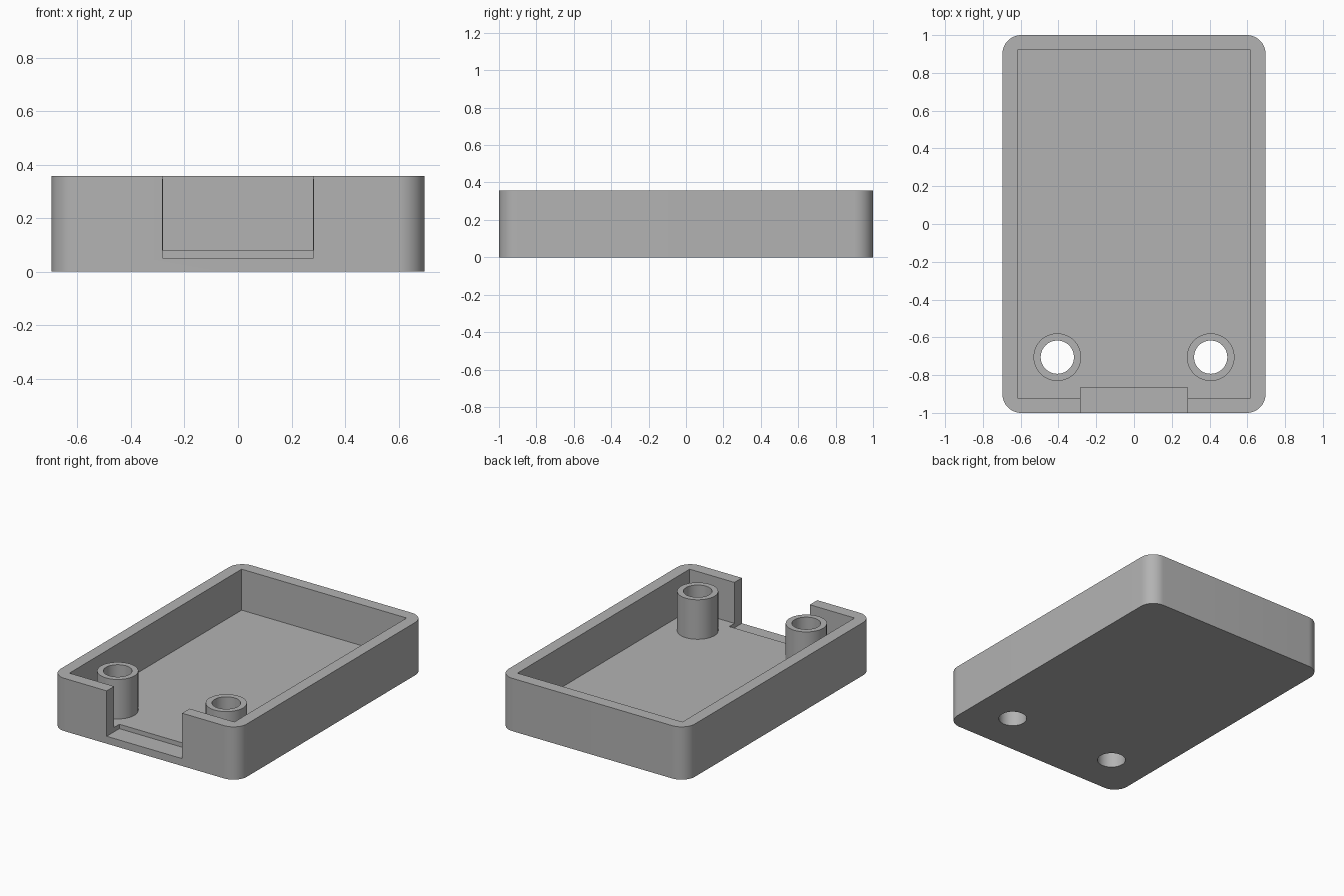
import bpy, bmesh, math

if "Cube" in bpy.data.objects:
    bpy.data.objects.remove(bpy.data.objects["Cube"], do_unlink=True)

HALF_X, HALF_Y, HEIGHT = 0.697, 1.0, 0.357
WALL, FLOOR, CORNER = 0.08, 0.08, 0.1
NOTCH_X, NOTCH_Y, NOTCH_Z = 0.282, -0.865, 0.05
POST_X, POST_Y, POST_TOP = 0.406, -0.705, 0.347
POST_R, HOLE_R, SIDES = 0.126, 0.088, 64

grey = bpy.data.materials.new("mid grey")
grey.use_nodes = True
colour = (0.45, 0.45, 0.45, 1)
grey.diffuse_color = colour
grey.node_tree.nodes["Principled BSDF"].inputs["Base Color"].default_value = colour


def finish(name, bm):
    bmesh.ops.recalc_face_normals(bm, faces=bm.faces[:])
    mesh = bpy.data.meshes.new(name)
    bm.to_mesh(mesh)
    bm.free()
    mesh.materials.append(grey)
    obj = bpy.data.objects.new(name, mesh)
    bpy.context.collection.objects.link(obj)
    return obj


def prism(name, outline, z0, z1):
    bm = bmesh.new()
    base = bm.faces.new([bm.verts.new((x, y, z0)) for x, y in outline])
    top = bmesh.ops.extrude_face_region(bm, geom=[base])["geom"]
    bmesh.ops.translate(bm, vec=(0, 0, z1 - z0),
                        verts=[v for v in top if isinstance(v, bmesh.types.BMVert)])
    return finish(name, bm)


def rectangle(x0, x1, y0, y1):
    return [(x0, y0), (x1, y0), (x1, y1), (x0, y1)]


def rounded_rectangle(hx, hy, r, steps=12):
    points = []
    for quarter, (sx, sy) in enumerate([(1, 1), (-1, 1), (-1, -1), (1, -1)]):
        for i in range(steps + 1):
            a = math.pi / 2 * (quarter + i / steps)
            points.append((sx * (hx - r) + r * math.cos(a), sy * (hy - r) + r * math.sin(a)))
    return points


def circle(cx, cy, r):
    angles = [2 * math.pi * i / SIDES for i in range(SIDES)]
    return [(cx + r * math.cos(a), cy + r * math.sin(a)) for a in angles]


def smooth(obj):
    bpy.ops.object.select_all(action='DESELECT')
    obj.select_set(True)
    bpy.context.view_layer.objects.active = obj
    bpy.ops.object.shade_smooth_by_angle(angle=math.radians(30))


def cut(obj, cutter):
    mod = obj.modifiers.new("cut", 'BOOLEAN')
    mod.operation = 'DIFFERENCE'
    mod.solver = 'EXACT'
    mod.object = cutter
    cutter.hide_render = True
    bpy.context.view_layer.objects.active = obj
    bpy.ops.object.modifier_apply(modifier=mod.name)
    bpy.data.objects.remove(cutter, do_unlink=True)


# Open tray with a square-cornered cavity, front notch and two floor holes
tray = prism("tray", rounded_rectangle(HALF_X, HALF_Y, CORNER), 0, HEIGHT)
inner_x, inner_y = HALF_X - WALL, HALF_Y - WALL
cut(tray, prism("cavity_cutter", rectangle(-inner_x, inner_x, -inner_y, inner_y), FLOOR, 1))
cut(tray, prism("notch_cutter", rectangle(-NOTCH_X, NOTCH_X, -2, NOTCH_Y), NOTCH_Z, 1))
for side in (-1, 1):
    cut(tray, prism("hole_cutter", circle(side * POST_X, POST_Y, HOLE_R), -1, 1))
smooth(tray)

# Hollow posts standing over the holes
for name, side in (("right_post", -1), ("left_post", 1)):
    bm = bmesh.new()
    rings = [[bm.verts.new((x, y, z)) for x, y in circle(side * POST_X, POST_Y, r)]
             for r, z in ((POST_R, FLOOR), (POST_R, POST_TOP), (HOLE_R, POST_TOP), (HOLE_R, FLOOR))]
    for lower, upper in zip(rings, rings[1:]):
        for i in range(SIDES):
            j = (i + 1) % SIDES
            bm.faces.new((lower[i], lower[j], upper[j], upper[i]))
    post = finish(name, bm)
    # Open base: make sure the wall faces outwards
    face = post.data.polygons[0]
    if face.normal.x * (face.center.x - side * POST_X) + face.normal.y * (face.center.y - POST_Y) < 0:
        post.data.flip_normals()
    smooth(post)
